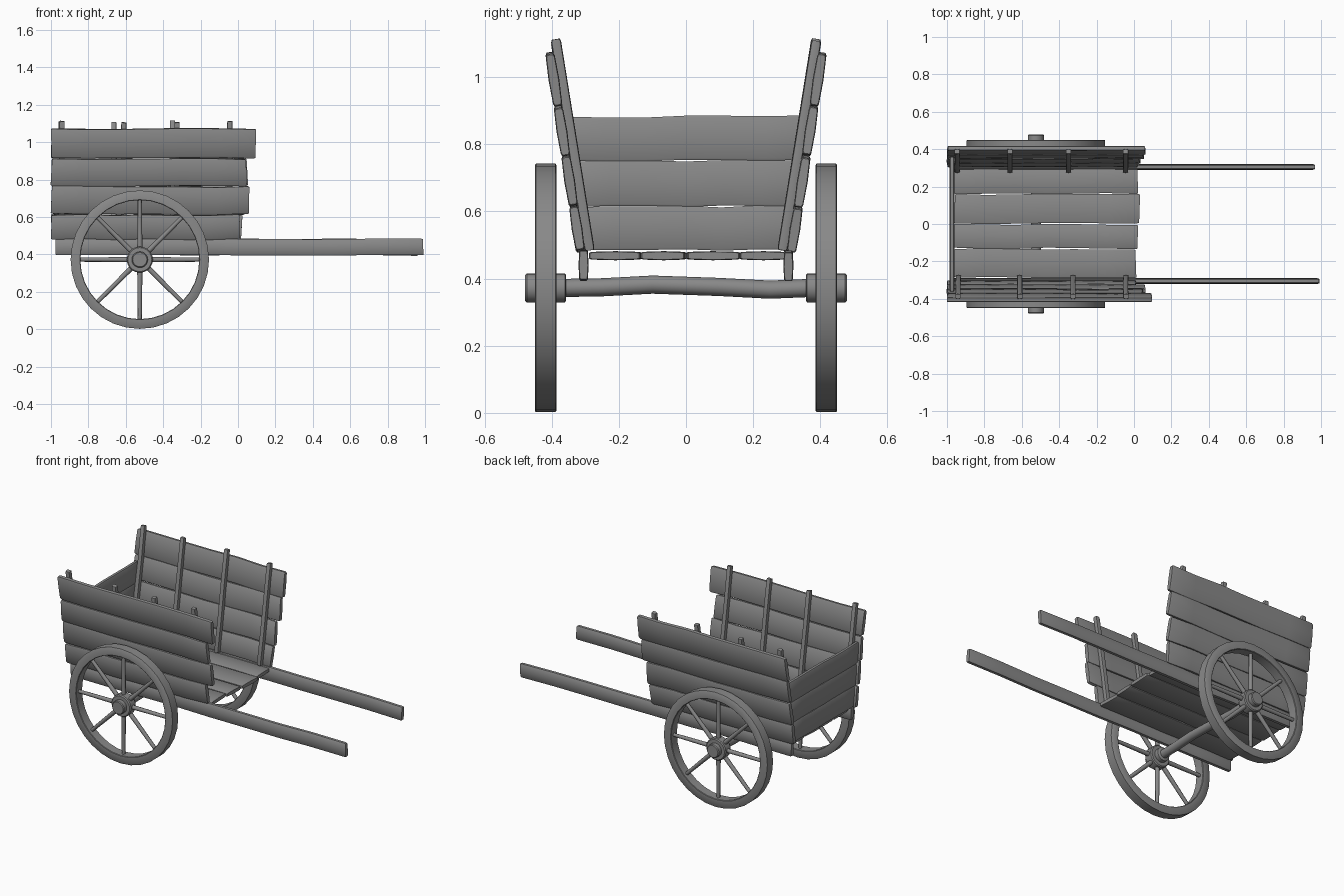
import bpy, bmesh, math, random
from mathutils import Vector

random.seed(4)
old = bpy.data.objects.get("Cube")
if old:
    bpy.data.objects.remove(old)

GREY = (0.25, 0.25, 0.25, 1)
wood = bpy.data.materials.new("grey_wood")
wood.use_nodes = True
wood.diffuse_color = GREY
wood.node_tree.nodes["Principled BSDF"].inputs["Base Color"].default_value = GREY


def finish(name, bm, angle=40):
    bmesh.ops.recalc_face_normals(bm, faces=bm.faces)
    mesh = bpy.data.meshes.new(name)
    bm.to_mesh(mesh)
    bm.free()
    mesh.materials.append(wood)
    ob = bpy.data.objects.new(name, mesh)
    bpy.context.collection.objects.link(ob)
    bpy.ops.object.select_all(action="DESELECT")
    ob.select_set(True)
    bpy.context.view_layer.objects.active = ob
    bpy.ops.object.shade_smooth_by_angle(angle=math.radians(angle))
    return ob


def loft(bm, rings):
    """Skin a row of closed rings and cap both ends."""
    rows = [[bm.verts.new(p) for p in ring] for ring in rings]
    n = len(rows[0])
    for a, b in zip(rows, rows[1:]):
        for i in range(n):
            j = (i + 1) % n
            bm.faces.new((a[i], a[j], b[j], b[i]))
    bm.faces.new(rows[0])
    bm.faces.new(rows[-1])


# Half width and half thickness fractions of a worn, slightly bulging board
BOARD = [(-1, -.6), (-.9, -.85), (0, -1), (.9, -.85), (1, -.6),
         (1, .6), (.9, .85), (0, 1), (-.9, .85), (-1, .6)]


def board(name, a, b, width, thick, side, wobble=0.004, steps=6):
    """Worn board from a to b; side is the direction of its width."""
    a, b = Vector(a), Vector(b)
    along = (b - a).normalized()
    side = Vector(side)
    side = (side - along * side.dot(along)).normalized()
    out = along.cross(side)
    length = (b - a).length
    rings = []
    for k in range(steps + 1):
        # short tapered ring at each end rounds off the corners
        t = k / steps
        c = a.lerp(b, t) + side * random.uniform(-wobble, wobble)
        w = width / 2 * random.uniform(1 - wobble * 6, 1)
        skew = random.uniform(-1, 1) * wobble if k in (0, steps) else 0
        ring = [c + side * u * w + out * v * thick / 2 + along * u * skew for u, v in BOARD]
        tip = [c + side * u * w * .95 + out * v * thick * .42 + along * u * skew for u, v in BOARD]
        inset = along * min(.008, length * .02)
        if k == 0:
            rings += [tip, [p + inset for p in ring]]
        elif k == steps:
            rings += [[p - inset for p in ring], tip]
        else:
            rings.append(ring)
    bm = bmesh.new()
    loft(bm, rings)
    return finish(name, bm)


def lathe(bm, centre, profile, segments):
    """Rings of (y, radius) around an axle line parallel to y."""
    cx, cz = centre
    return [[Vector((cx + r * math.cos(2 * math.pi * i / segments), y,
                     cz + r * math.sin(2 * math.pi * i / segments)))
             for i in range(segments)] for y, r in profile]


AXLE = (-0.525, 0.372)


def wheel(name, s):
    mid = 0.418 * s
    # Rim
    bm = bmesh.new()
    prof = [(mid - .032, .366), (mid - .029, .37), (mid + .029, .37), (mid + .032, .366),
            (mid + .032, .321), (mid + .029, .318), (mid - .029, .318), (mid - .032, .321)]
    rows = [[bm.verts.new(p) for p in r] for r in lathe(bm, AXLE, prof, 32)]
    for a, b in zip(rows, rows[1:] + rows[:1]):
        for i in range(32):
            j = (i + 1) % 32
            bm.faces.new((a[i], a[j], b[j], b[i]))
    finish(name + "_rim", bm)
    # Stepped hub
    bm = bmesh.new()
    prof = [(.357, .038), (.361, .043), (.388, .043), (.388, .064), (.394, .07),
            (.442, .07), (.448, .064), (.448, .043), (.474, .043), (.479, .038)]
    loft(bm, lathe(bm, AXLE, [(y * s, r) for y, r in prof], 20))
    finish(name + "_hub", bm)
    # Eight tapering spokes
    bm = bmesh.new()
    for k in range(8):
        ang = k * math.pi / 4
        d = Vector((math.cos(ang), 0, math.sin(ang)))
        q = Vector((-d.z, 0, d.x))
        rings = []
        for dist, rad in ((.05, .014), (.325, .011)):
            c = Vector((AXLE[0], mid, AXLE[1])) + d * dist
            rings.append([c + (q * math.cos(t * math.pi / 4)
                               + Vector((0, 1, 0)) * math.sin(t * math.pi / 4)) * rad
                          for t in range(8)])
        loft(bm, rings)
    finish(name + "_spokes", bm, 50)


def lean(z):
    """Distance of the leaning side boards from the middle."""
    return 0.324 + 0.155 * (z - 0.545)


for label, s, ends, posts, shaft_end in (
        ("right", -1, (.01, .06, .045, .095), (-.94, -.61, -.325, -.045), .99),
        ("left", 1, (.02, .03, .05, .06), (-.945, -.665, -.35, -.045), .965)):
    wheel(label + "_wheel", s)
    # Long pulling shaft
    y = 0.305 * s
    board(label + "_shaft", (-.975, y, .442), (shaft_end, y, .438), .088, .03, (0, 0, 1), .003, 8)
    # Four leaning side boards
    for i, z in enumerate((.547, .69, .84, .993)):
        board(f"{label}_side_board_{i + 1}", (-.998, lean(z) * s, z), (ends[i], lean(z) * s, z),
              (.132, .15, .148, .158)[i], .032, (0, .155 * s, 1))
    # Upright posts inside the boards
    for i, x in enumerate(posts):
        top = 1.115 + random.uniform(-.01, .008)
        board(f"{label}_post_{i + 1}", (x, .287 * s, .485), (x, .388 * s, top),
              .028, .03, (1, 0, 0), .002, 3)

# Floor boards
for i, (lo, hi) in enumerate(((-.288, -.132), (-.132, 0), (0, .16), (.16, .3))):
    board(f"floor_board_{i + 1}", (-.96, (lo + hi) / 2, .468),
          ((.01, .02, .03, .02)[i], (lo + hi) / 2, .468), hi - lo - .002, .027, (0, 1, 0))

# Back boards, widening upward with the lean of the sides
for i, (lo, hi) in enumerate(((.487, .612), (.617, .748), (.753, .88))):
    z = (lo + hi) / 2
    half = lean(z) - .008
    board(f"back_board_{i + 1}", (-.973, -half, z), (-.973, half, z),
          hi - lo + .006, .028, (0, 0, 1), .003)

# Slightly crooked axle
bm = bmesh.new()
rows = []
for y, dz in ((-.37, 0), (-.25, .002), (-.1, .01), (.1, .003), (.25, -.005), (.37, 0)):
    rows += lathe(bm, (AXLE[0], AXLE[1] + dz), [(y, .027)], 12)
loft(bm, rows)
finish("axle", bm)
